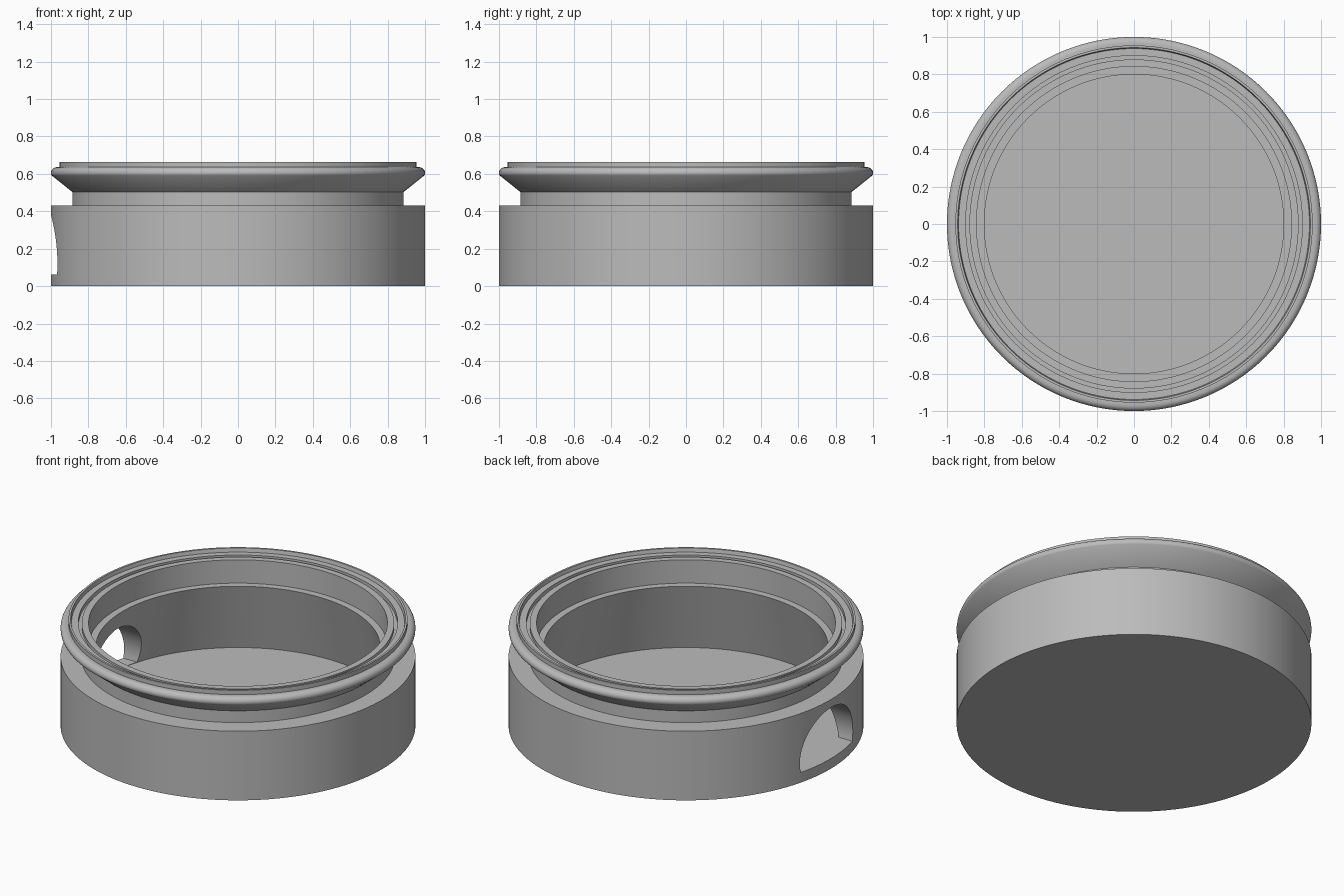
import bpy, bmesh, math

cube = bpy.data.objects.get("Cube")
if cube:
    bpy.data.objects.remove(cube, do_unlink=True)

SEGMENTS = 128

grey = bpy.data.materials.new("plain grey")
grey.use_nodes = True
colour = (0.5, 0.5, 0.5, 1)
grey.diffuse_color = colour
grey.node_tree.nodes["Principled BSDF"].inputs["Base Color"].default_value = colour


def make_object(name, bm):
    bmesh.ops.recalc_face_normals(bm, faces=bm.faces)
    mesh = bpy.data.meshes.new(name)
    bm.to_mesh(mesh)
    bm.free()
    mesh.materials.append(grey)
    obj = bpy.data.objects.new(name, mesh)
    bpy.context.collection.objects.link(obj)
    return obj


def lathe(name, profile):
    """Turn (radius, height) points about z and cap both ends."""
    bm = bmesh.new()
    rings = []
    for r, z in profile:
        rings.append([bm.verts.new((r * math.cos(a), r * math.sin(a), z))
                      for a in (math.tau * i / SEGMENTS for i in range(SEGMENTS))])
    for low, high in zip(rings, rings[1:]):
        for i in range(SEGMENTS):
            j = (i + 1) % SEGMENTS
            bm.faces.new((low[i], low[j], high[j], high[i]))
    bm.faces.new(rings[0])
    bm.faces.new(rings[-1])
    return make_object(name, bm)


# Rounded bead around the outside of the rim
bead = [(0.968 + 0.032 * math.cos(a), 0.606 + 0.03 * math.sin(a))
        for a in (math.radians(d) for d in range(-30, 91, 15))]

# Outside wall, neck, flare, stepped rim, inner ledge, undercut wall and floor
body_profile = (
    [(1, 0), (1, 0.43), (0.885, 0.43), (0.885, 0.503)]
    + bead
    + [(0.955, 0.636), (0.955, 0.663), (0.943, 0.663), (0.938, 0.64),
       (0.9, 0.64), (0.9, 0.615), (0.88, 0.615), (0.88, 0.637),
       (0.842, 0.637), (0.842, 0.492), (0.8, 0.492), (0.91, 0.06)]
)
body = lathe("round_case", body_profile)

# Arched opening through the wall on the -x side
RADIUS, CENTRE, SILL = 0.26, 0.12, 0.063
start = math.asin((SILL - CENTRE) / RADIUS)
steps = 40
bm = bmesh.new()
arch = []
for i in range(steps + 1):
    a = start + (math.pi - 2 * start) * i / steps
    arch.append(bm.verts.new((-1.2, RADIUS * math.cos(a), CENTRE + RADIUS * math.sin(a))))
face = bm.faces.new(arch)
moved = bmesh.ops.extrude_face_region(bm, geom=[face])["geom"]
bmesh.ops.translate(bm, vec=(0.6, 0, 0),
                    verts=[v for v in moved if isinstance(v, bmesh.types.BMVert)])
cutter = make_object("arch_cutter", bm)
cutter.hide_render = True

cut = body.modifiers.new("arched opening", 'BOOLEAN')
cut.operation = 'DIFFERENCE'
cut.solver = 'EXACT'
cut.object = cutter

# Bake the cut, then smooth the curved walls and keep the steps crisp
graph = bpy.context.evaluated_depsgraph_get()
baked = bpy.data.meshes.new_from_object(body.evaluated_get(graph))
body.modifiers.clear()
body.data = baked
bpy.data.objects.remove(cutter, do_unlink=True)

bpy.ops.object.select_all(action='DESELECT')
body.select_set(True)
bpy.context.view_layer.objects.active = body
bpy.ops.object.shade_smooth_by_angle(angle=math.radians(30))
